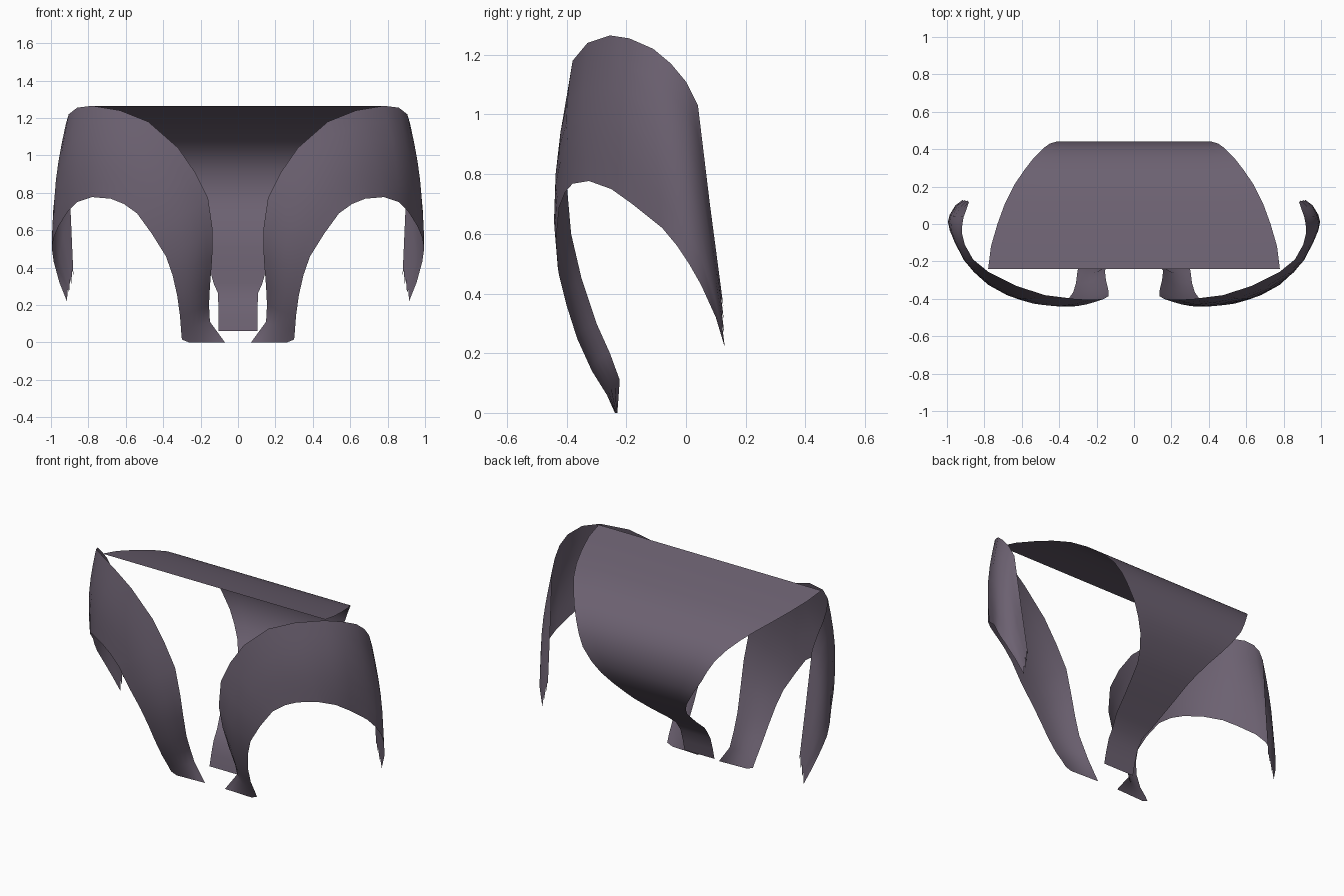
import bpy, bmesh
from mathutils import Vector
from math import sin, pi

mat = bpy.data.materials.new("dusky_cloth")
mat.diffuse_color = (0.15, 0.12, 0.165, 1)


def loft(name, rows):
    """Join equal-length rows of points into one smooth sheet."""
    bm = bmesh.new()
    grid = [[bm.verts.new(p) for p in row] for row in rows]
    for a, b in zip(grid, grid[1:]):
        for i in range(len(a) - 1):
            bm.faces.new((a[i], a[i + 1], b[i + 1], b[i]))
    me = bpy.data.meshes.new(name)
    bm.to_mesh(me)
    bm.free()
    me.materials.append(mat)
    ob = bpy.data.objects.new(name, me)
    bpy.context.collection.objects.link(ob)
    bpy.context.view_layer.objects.active = ob
    ob.select_set(True)
    bpy.ops.object.shade_smooth_by_angle(angle=pi / 3)
    ob.select_set(False)
    return ob


# Back panel: side profile (y, z) with half width
back = [(-.24, 1.265, .78), (-.12, 1.24, .765), (0, 1.21, .73), (.11, 1.18, .69),
        (.21, 1.145, .64), (.29, 1.10, .585), (.355, 1.05, .535), (.405, .985, .485),
        (.43, .92, .45), (.44, .85, .415), (.432, .77, .36), (.405, .70, .31),
        (.36, .63, .255), (.30, .56, .21), (.25, .51, .185), (.12, .405, .155),
        (0, .315, .13), (-.055, .265, .108), (-.095, .205, .105),
        (-.118, .13, .105), (-.135, .06, .105)]
loft("back_panel", [[(w * k / 4, y, z) for k in range(-4, 5)] for y, z, w in back])

# Front panel: upper/inner edge and lower/outer edge, from the hem round the shoulder
upper = [(.07, -.23, 0), (.15, -.222, .11), (.155, -.255, .20), (.15, -.30, .30),
         (.138, -.35, .45), (.135, -.385, .60), (.16, -.40, .77), (.23, -.405, .91),
         (.32, -.40, 1.04), (.48, -.38, 1.18), (.63, -.33, 1.24), (.78, -.255, 1.265),
         (.86, -.19, 1.255), (.905, -.11, 1.22), (.92, -.05, 1.17), (.918, 0, 1.11),
         (.91, .04, 1.03), (.895, .08, .70), (.88, .125, .36)]
lower = [(.30, -.24, .015), (.304, -.265, .06), (.31, -.315, .14), (.325, -.365, .25),
         (.35, -.40, .36), (.385, -.425, .46), (.46, -.435, .58), (.54, -.425, .69),
         (.61, -.405, .74), (.68, -.38, .768), (.78, -.325, .777), (.86, -.25, .75),
         (.91, -.18, .70), (.96, -.08, .62), (.985, -.03, .56), (.995, .01, .50),
         (.985, .05, .43), (.955, .10, .32), (.915, .13, .22)]
N = 6
rows = []
for j, (u, l) in enumerate(zip(upper, lower)):
    u, l = Vector(u), Vector(l)
    row = []
    for i in range(N + 1):
        t = i / N
        p = u.lerp(l, t)
        out = Vector((p.x - .4, p.y - .1, 0)).normalized()
        p += out * (.022 if 0 < j < len(upper) - 1 else 0) * sin(pi * t)
        # flat hem and ragged rear end
        if j == 0:
            p.z = 0 if i < N else .015
        if j == len(upper) - 1 and i % 2:
            p.z += .05
            p.y -= .008
        row.append(p)
    rows.append(row)
for side, s in (("right", 1), ("left", -1)):
    loft("front_panel_" + side, [[(s * p.x, p.y, p.z) for p in r[::s]] for r in rows])
